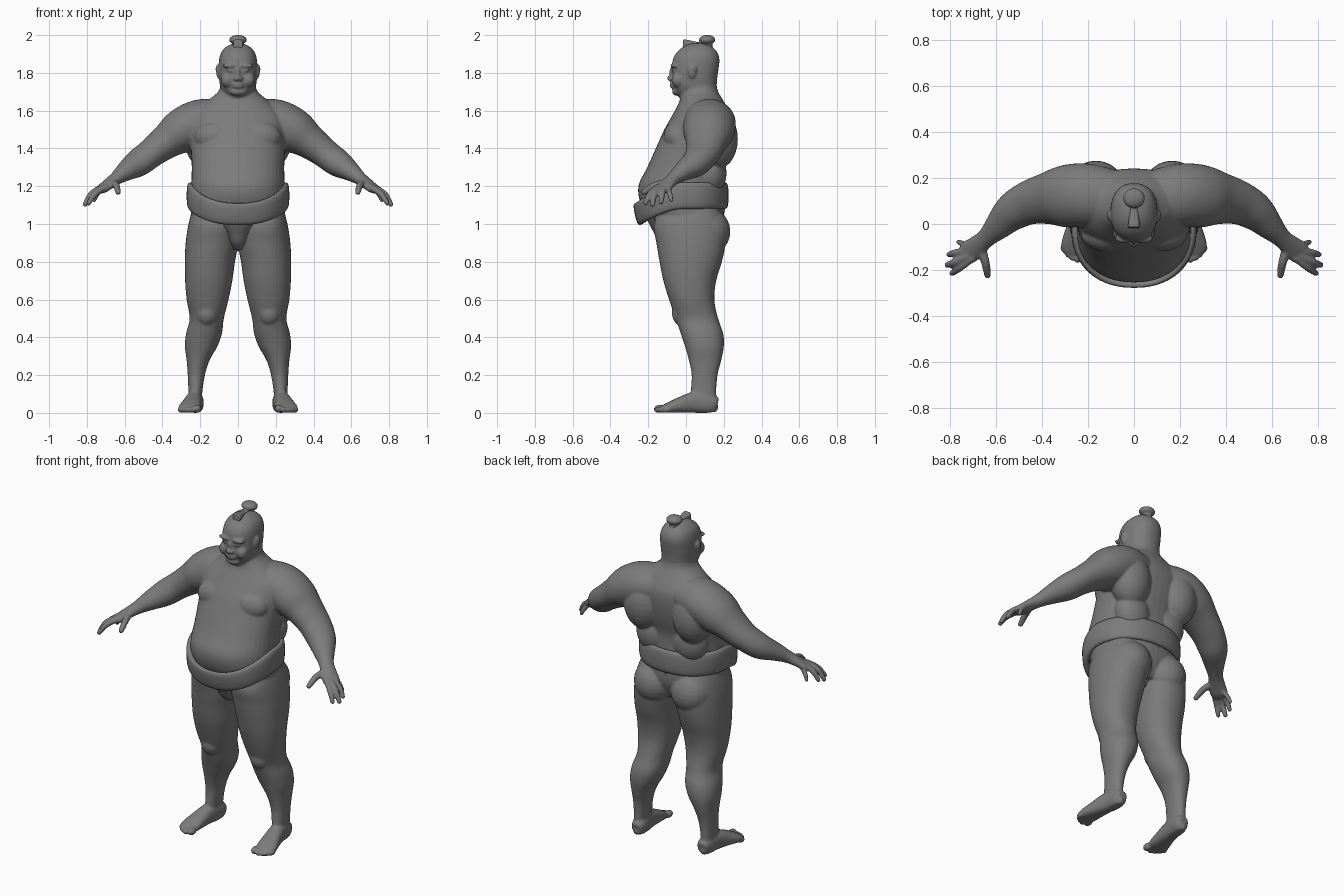
import bpy, bmesh, math
from mathutils import Vector, Matrix

grey = bpy.data.materials.new("warm_grey")
grey.diffuse_color = (0.2, 0.2, 0.2, 1)


def spline(keys, n=5):
    """Catmull-Rom resampling of a list of number tuples."""
    k = [Vector(a) for a in keys]
    out = []
    for i in range(len(k) - 1):
        a, b, c, d = k[max(i - 1, 0)], k[i], k[i + 1], k[min(i + 2, len(k) - 1)]
        for j in range(n):
            t = j / n
            out.append(0.5 * (2 * b + (c - a) * t + (2 * a - 5 * b + 4 * c - d) * t * t
                              + (3 * b - a - 3 * c + d) * t ** 3))
    return out + [k[-1]]


def loft(bm, rings):
    """Skin a list of point rings and cap both ends."""
    vs = [[bm.verts.new(p) for p in r] for r in rings]
    n = len(vs[0])
    for a, b in zip(vs, vs[1:]):
        for i in range(n):
            bm.faces.new((a[i], a[(i + 1) % n], b[(i + 1) % n], b[i]))
    bm.faces.new(vs[0][::-1])
    bm.faces.new(vs[-1])


def unit_ring(e=2.0, n=40):
    out = []
    for i in range(n):
        c, s = math.cos(math.tau * i / n), math.sin(math.tau * i / n)
        out.append((math.copysign(abs(c) ** (2 / e), c), math.copysign(abs(s) ** (2 / e), s)))
    return out


def level_loft(bm, keys, e=2.0):
    """Stack of level rings: (z, x min, x max, y front, y back)."""
    loft(bm, [[((a + b) / 2 + u * (b - a) / 2, (c + d) / 2 + v * (d - c) / 2, z)
               for u, v in unit_ring(e)] for z, a, b, c, d in spline(keys)])


def tube(bm, keys, e=2.0, n=24):
    """Limb along a path: (x, y, z, sideways radius, upward radius)."""
    k = spline(keys)
    rings = []
    for i, p in enumerate(k):
        c = Vector(p[:3])
        t = (Vector(k[min(i + 1, len(k) - 1)][:3]) - Vector(k[max(i - 1, 0)][:3])).normalized()
        w = t.cross(Vector((0, 0, 1))).normalized()
        h = w.cross(t)
        rings.append([c + w * u * p[3] + h * v * p[4] for u, v in unit_ring(e, n)])
    loft(bm, rings)


def blob(bm, c, r):
    m = Matrix.Translation(c) @ Matrix.Diagonal((*r, 1))
    bmesh.ops.create_uvsphere(bm, u_segments=24, v_segments=14, radius=1, matrix=m)


def mirror(bm):
    d = bmesh.ops.duplicate(bm, geom=bm.verts[:] + bm.edges[:] + bm.faces[:])["geom"]
    for v in d:
        if isinstance(v, bmesh.types.BMVert):
            v.co.x *= -1


def finish(bm, name, voxel, smooth):
    bmesh.ops.recalc_face_normals(bm, faces=bm.faces[:])
    me = bpy.data.meshes.new(name)
    bm.to_mesh(me)
    bm.free()
    me.materials.append(grey)
    me.shade_smooth()
    ob = bpy.data.objects.new(name, me)
    bpy.context.collection.objects.link(ob)
    if voxel:
        r = ob.modifiers.new("fuse", 'REMESH')
        r.mode, r.voxel_size, r.use_smooth_shade = 'VOXEL', voxel, True
        s = ob.modifiers.new("soften", 'SMOOTH')
        s.factor, s.iterations = 0.5, smooth
    return ob


body = bmesh.new()

# legs
level_loft(body, [(1.10, .03, .235, -.12, .16), (1.0, 0, .262, -.17, .21), (.9, -.002, .277, -.157, .21),
                  (.8, .016, .282, -.14, .19), (.7, .03, .28, -.12, .16), (.6, .05, .272, -.09, .15),
                  (.5, .075, .256, -.055, .17), (.42, .085, .275, -.028, .197), (.35, .11, .281, -.005, .2),
                  (.28, .15, .272, .015, .187), (.2, .175, .266, .03, .167), (.1, .19, .262, .025, .16),
                  (.03, .19, .26, .03, .17), (.005, .197, .253, .04, .16)], 2.2)
blob(body, (.165, -.02, .53), (.06, .055, .07))
# buttocks
blob(body, (.125, .105, .96), (.125, .13, .13))
# feet and toes
tube(body, [(.222, .165, .042, .03, .036), (.223, .13, .05, .042, .05), (.232, .05, .056, .045, .056),
            (.245, -.03, .042, .053, .042), (.256, -.09, .028, .06, .028), (.262, -.125, .02, .05, .018)], 2.4)
for i, (x, y) in enumerate([(.215, -.138), (.245, -.147), (.267, -.138), (.286, -.123), (.303, -.103)]):
    r = .016 if i else .022
    blob(body, (x, y, r), (r, r * 1.45, r))
# arms
tube(body, [(.08, .11, 1.56, .12, .10), (.2, .125, 1.54, .137, .12), (.3, .12, 1.49, .135, .118),
            (.38, .11, 1.435, .112, .092), (.46, .09, 1.375, .095, .077), (.53, .05, 1.322, .082, .072),
            (.59, -.01, 1.282, .06, .053), (.64, -.06, 1.245, .042, .036), (.68, -.095, 1.215, .046, .028),
            (.72, -.125, 1.185, .05, .022), (.742, -.14, 1.17, .03, .012)], n=32)
# fingers and thumb
for root, mid, tip, r in [((.695, -.145, 1.2), (.755, -.19, 1.16), (.79, -.215, 1.11), .016),
                          ((.715, -.135, 1.195), (.775, -.165, 1.16), (.81, -.178, 1.103), .017),
                          ((.725, -.115, 1.195), (.775, -.125, 1.16), (.803, -.132, 1.115), .016),
                          ((.715, -.095, 1.19), (.745, -.085, 1.16), (.762, -.078, 1.125), .014),
                          ((.665, -.09, 1.22), (.645, -.165, 1.205), (.635, -.222, 1.168), .019)]:
    tube(body, [(*root, r, r), (*mid, r, r), (*tip, r * .8, r * .8)], n=14)
    blob(body, tip, (r * .8,) * 3)
# chest, flanks and shoulder blades
blob(body, (.115, -.045, 1.46), (.115, .075, .085))
blob(body, (.165, .165, 1.45), (.12, .11, .16))
blob(body, (.12, .13, 1.27), (.11, .085, .12))
# face sides
blob(body, (.04, -.062, 1.838), (.045, .022, .012))
blob(body, (.04, -.066, 1.812), (.02, .012, .007))
blob(body, (.055, -.04, 1.762), (.036, .037, .04))
blob(body, (.013, -.082, 1.768), (.013, .013, .011))
blob(body, (.104, .032, 1.808), (.012, .022, .038))
blob(body, (.11, .04, 1.82), (.009, .016, .022))
mirror(body)

# torso
level_loft(body, [(z, -w, w, f, b) for z, w, f, b in [
    (.9, .13, -.08, .15), (1.0, .235, -.16, .195), (1.1, .25, -.235, .2), (1.2, .248, -.252, .2),
    (1.3, .245, -.205, .2), (1.4, .25, -.16, .225), (1.5, .255, -.115, .24), (1.58, .24, -.07, .235),
    (1.65, .165, -.035, .2), (1.7, .105, -.03, .17), (1.75, .09, -.02, .16)]], 2.2)
# head
level_loft(body, [(z, -w, w, f, b) for z, w, f, b in [
    (1.665, .04, -.03, .1), (1.685, .07, -.05, .14), (1.72, .092, -.066, .16), (1.77, .1, -.072, .165),
    (1.82, .102, -.074, .172), (1.87, .1, -.07, .177), (1.91, .088, -.048, .165), (1.94, .06, -.012, .135),
    (1.957, .025, .02, .1)]], 2.3)
# nose, lips and chin
blob(body, (0, -.083, 1.772), (.016, .019, .014))
blob(body, (0, -.072, 1.80), (.012, .018, .035))
for z in (1.741, 1.726):
    blob(body, (0, -.07, z), (.031, .016, .0065))
blob(body, (0, -.052, 1.70), (.042, .022, .02))
finish(body, "body", .0065, 5)

# waist belt: rounded band that dips at the front
belt = bmesh.new()
rings = []
for u, v in unit_ring(2.25, 72):
    ring = []
    for p, q in unit_ring(2.8, 16):
        k = 1 + .07 * (p - 1)
        y = -.022 + v * .247 * k
        dip = max(0, -v) ** 1.6
        ring.append((u * .272 * k, y - .012 * dip * (q + .2), 1.15 - .098 * dip + q * (.07 - .012 * dip)))
    rings.append(ring)
vs = [[belt.verts.new(p) for p in r] for r in rings]
for i in range(len(vs)):
    a, b = vs[i], vs[(i + 1) % len(vs)]
    for j in range(16):
        belt.faces.new((a[j], a[(j + 1) % 16], b[(j + 1) % 16], b[j]))
finish(belt, "waist_belt", 0, 0)

# loincloth front and rear strap
cloth = bmesh.new()
level_loft(cloth, [(.865, -.025, .025, -.10, .06), (.9, -.05, .05, -.14, .1), (.95, -.075, .075, -.168, .12),
                   (1.0, -.11, .11, -.195, .12), (1.05, -.13, .13, -.22, .12)], 2.4)
level_loft(cloth, [(.87, -.015, .015, 0, .1), (.95, -.015, .015, 0, .165), (1.03, -.02, .02, 0, .195),
                   (1.1, -.03, .03, 0, .21)])
finish(cloth, "loincloth", 0, 0)

# topknot: bun, stem and folded forelock
knot = bmesh.new()
blob(knot, (0, .112, 1.975), (.047, .043, .026))
level_loft(knot, [(1.92, -.035, .035, .06, .15), (1.945, -.025, .025, .08, .14), (1.975, -.03, .03, .08, .145)])
tube(knot, [(0, .11, 1.94, .018, .015), (0, .06, 1.945, .018, .018), (0, .02, 1.95, .023, .022),
            (0, -.016, 1.953, .027, .026)], 3)
finish(knot, "topknot", .004, 4)
